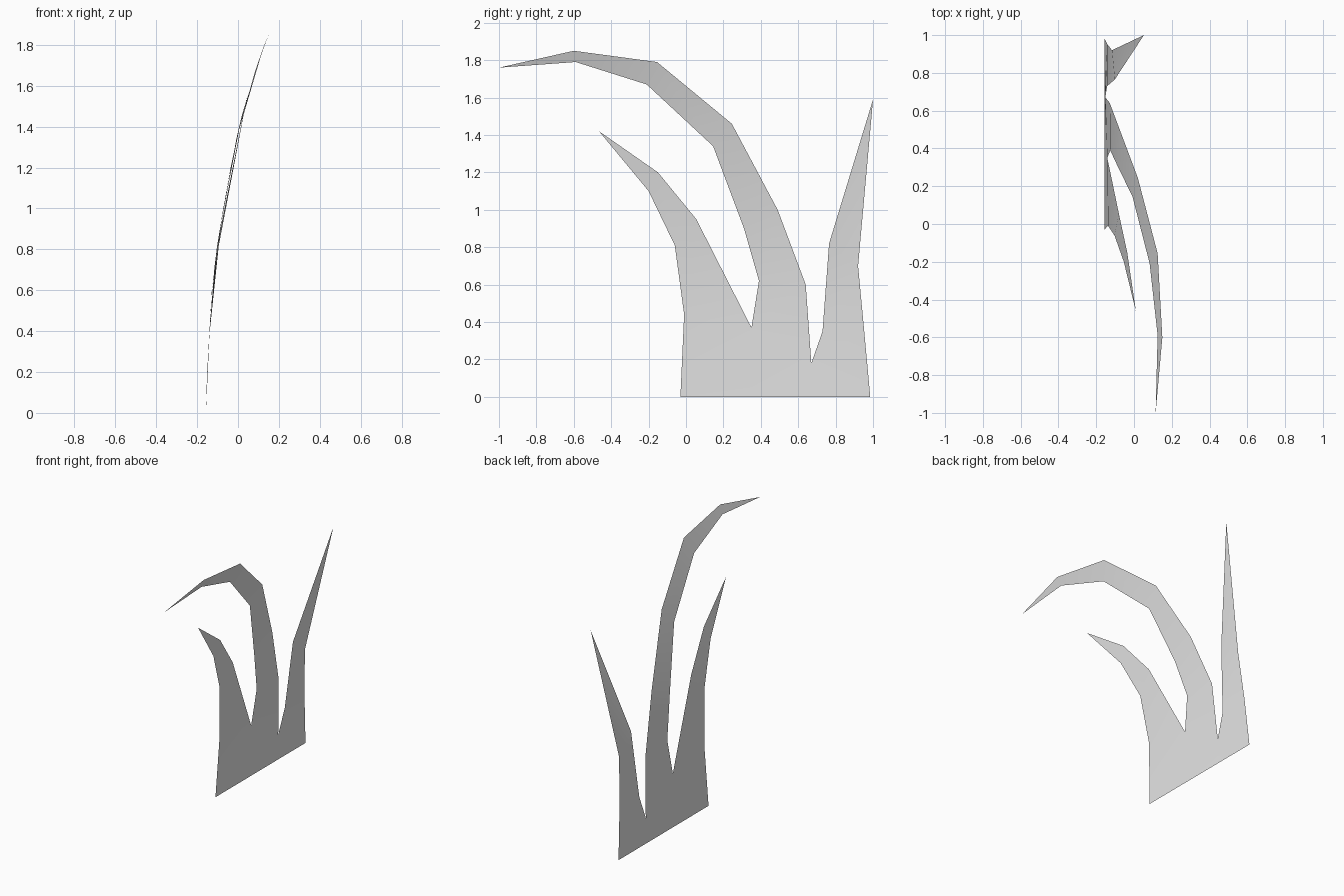
import bpy, bmesh

cube = bpy.data.objects.get("Cube")
if cube:
    bpy.data.objects.remove(cube, do_unlink=True)

grey = bpy.data.materials.new("light grey")
grey.use_nodes = True
colour = (0.8, 0.8, 0.8, 1)
grey.diffuse_color = colour
grey.node_tree.nodes["Principled BSDF"].inputs["Base Color"].default_value = colour

# Sideways lean of the sheet, as (height, x)
LEAN = [(0, -.157), (.2, -.151), (.6, -.128), (.8, -.105), (1.0, -.072), (1.2, -.036),
        (1.34, -.008), (1.46, .02), (1.6, .055), (1.67, .083), (1.79, .125), (1.85, .15)]


def lean(z):
    for (z0, x0), (z1, x1) in zip(LEAN, LEAN[1:]):
        if z <= z1:
            return x0 + (x1 - x0) * (z - z0) / (z1 - z0)
    return LEAN[-1][1]


bm = bmesh.new()


def add_face(points):
    bm.faces.new([bm.verts.new((lean(z), y, z)) for y, z in points])


def add_blade(front, back, tip):
    """Strip of quads between two edges, closed by a pointed tip."""
    for i in range(len(front) - 1):
        add_face([front[i], back[i], back[i + 1], front[i + 1]])
    add_face([front[-1], back[-1], tip])


# Notches between blades and corners of the root
front_notch, back_notch = (.35, .37), (.67, .18)
front_side, back_corner = (-.01, .44), (.985, 0)

# Root sheet
add_face([(-.03, 0), (.35, 0), front_notch, front_side])
add_face([(.35, 0), (.67, 0), back_notch, front_notch])
add_face([(.67, 0), back_corner, back_notch])

# Short front blade
add_blade([front_side, (-.06, .81), (-.2, 1.1)],
          [front_notch, (.055, .95), (-.15, 1.2)], (-.465, 1.42))
# Long arching blade
add_blade([front_notch, (.39, .62), (.31, .9), (.145, 1.34), (-.21, 1.67), (-.59, 1.79)],
          [back_notch, (.64, .6), (.49, 1.0), (.245, 1.46), (-.155, 1.79), (-.6, 1.85)],
          (-1, 1.76))
# Upright back blade
add_blade([back_notch, (.73, .35), (.765, .82)],
          [back_corner, (.953, .35), (.92, .7)], (1, 1.59))

bmesh.ops.remove_doubles(bm, verts=bm.verts[:], dist=.0005)
bmesh.ops.recalc_face_normals(bm, faces=bm.faces[:])
for face in bm.faces:
    face.smooth = True

mesh = bpy.data.meshes.new("grass_tuft")
bm.to_mesh(mesh)
bm.free()
mesh.materials.append(grey)
tuft = bpy.data.objects.new("grass_tuft", mesh)
bpy.context.collection.objects.link(tuft)
